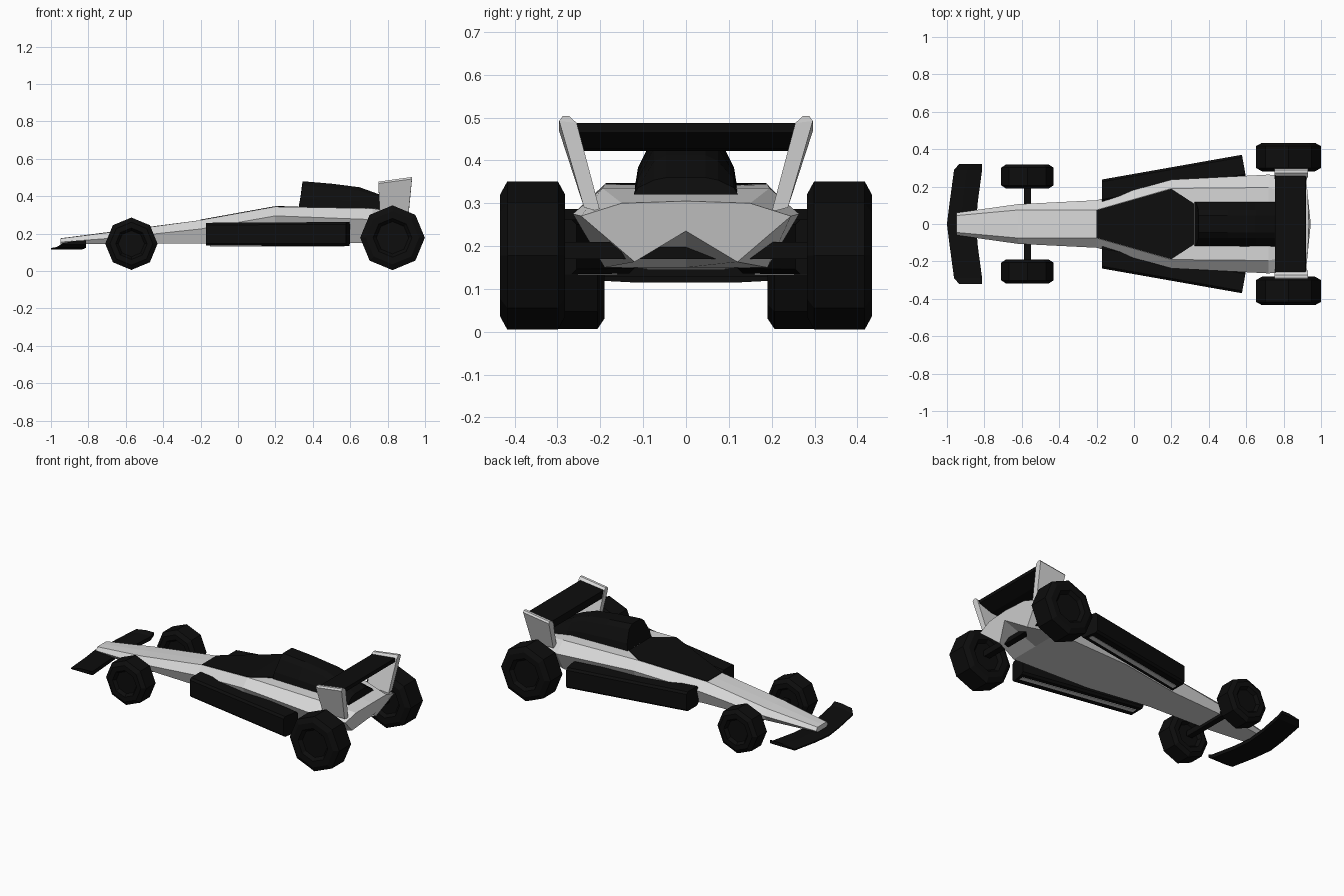
import bpy, bmesh, math

if "Cube" in bpy.data.objects:
    bpy.data.objects.remove(bpy.data.objects["Cube"])


def material(name, v):
    m = bpy.data.materials.new(name)
    m.diffuse_color = (v, v, v, 1)
    m.use_nodes = True
    m.node_tree.nodes["Principled BSDF"].inputs["Base Color"].default_value = m.diffuse_color
    return m


PAINT = material("light grey paint", 0.68)
BLACK = material("black", 0.004)


def loft(name, rings, mat):
    """Skin a list of equal-length closed rings and cap both ends."""
    bm = bmesh.new()
    vs = [[bm.verts.new(p) for p in ring] for ring in rings]
    n = len(vs[0])
    for a, b in zip(vs, vs[1:]):
        for i in range(n):
            j = (i + 1) % n
            bm.faces.new((a[i], a[j], b[j], b[i]))
    bm.faces.new(vs[0])
    bm.faces.new(vs[-1])
    bmesh.ops.recalc_face_normals(bm, faces=bm.faces)
    me = bpy.data.meshes.new(name)
    bm.to_mesh(me)
    bm.free()
    me.materials.append(mat)
    ob = bpy.data.objects.new(name, me)
    bpy.context.collection.objects.link(ob)
    return ob


def sym_ring(half):
    """Ring from half-section points, mirrored in y; centre points stay single."""
    return half + [(x, -y, z) for x, y, z in reversed(half) if y > 0]


def box_ring(x, y0, y1, z0, z1, c, skew=0):
    """Rectangle across y and z with chamfered corners."""
    pts = [(y0 + c, z0), (y1 - c, z0), (y1, z0 + c), (y1, z1 - c),
           (y1 - c, z1), (y0 + c, z1), (y0, z1 - c), (y0, z0 + c)]
    return [(x + skew * (y1 - y), y, z) for y, z in pts]


# Body: bottom, widest and top-edge points for each station
stations = [
    (-0.95, (0.045, 0.142), (0.06, 0.155), (0.045, 0.174), 0.175),
    (-0.62, (0.085, 0.145), (0.106, 0.18), (0.075, 0.215), 0.218),
    (-0.20, (0.105, 0.148), (0.127, 0.225), (0.075, 0.272), 0.272),
    (0.20, (0.17, 0.150), (0.237, 0.295), (0.19, 0.344), 0.344),
    (0.72, (0.19, 0.150), (0.264, 0.275), (0.195, 0.335), 0.337),
]
rings = []
for x, b, m, t, c in stations:
    rings.append(sym_ring([(x, 0, b[1]), (x, *b), (x, *m), (x, *t), (x, 0, c)]))
rings.append(sym_ring([(0.945, 0, 0.235), (0.88, 0.12, 0.163), (0.92, 0.245, 0.27),
                       (0.93, 0.15, 0.30), (0.935, 0, 0.305)]))
loft("body", rings, PAINT)

# Cockpit plate lying on the flat top
plan = [(-0.2, -0.074), (0.2, -0.188), (0.32, -0.11),
        (0.32, 0.11), (0.2, 0.188), (-0.2, 0.074)]


def deck(x):
    return 0.272 + 0.18 * (x + 0.2) if x < 0.2 else 0.344 - 0.012 * (x - 0.2)


cockpit_rows = []
for x, w in [(-0.2, 0.074), (0.2, 0.188), (0.32, 0.11)]:
    z = deck(x)
    cockpit_rows.append([(x, -w, z - 0.005), (x, w, z - 0.005),
                         (x, w, z + 0.003), (x, -w, z + 0.003)])
loft("cockpit", cockpit_rows, BLACK)

# Engine cover
rings = []
for x0, x1, top in [(0.32, 0.345, 0.48), (0.5, 0.5, 0.467), (0.65, 0.65, 0.448),
                    (0.75, 0.75, 0.412), (0.86, 0.85, 0.36)]:
    h = top - 0.32
    rings.append(sym_ring([(x0, 0.122, 0.32),
                           (x0 + (x1 - x0) * 0.5, 0.112, 0.32 + h * 0.4),
                           (x1, 0.075, 0.32 + h * 0.85), (x1, 0.045, top)]))
loft("engine_cover", rings, BLACK)

# Front wing: swept blade with raised tips
rings = []
for y, xf, xr, z0, z1 in [(-0.32, -0.935, -0.812, 0.142, 0.162),
                          (-0.29, -0.962, -0.812, 0.124, 0.148),
                          (-0.12, -0.985, -0.835, 0.115, 0.138),
                          (0, -1.0, -0.845, 0.115, 0.135),
                          (0.12, -0.985, -0.835, 0.115, 0.138),
                          (0.29, -0.962, -0.812, 0.124, 0.148),
                          (0.32, -0.935, -0.812, 0.142, 0.162)]:
    rings.append([(xf, y, z0), (xr, y, z0), (xr, y, z1), (xf + 0.07, y, z1),
                  (xf, y, z0 + 0.008)])
loft("front_wing", rings, BLACK)

# Rear wing blade
loft("rear_wing", [[(0.755, y, 0.422), (0.84, y, 0.428), (0.92, y, 0.465),
                    (0.918, y, 0.487), (0.755, y, 0.468)] for y in (-0.262, 0.262)], BLACK)


def wheel(name, x, y0, y1, z, r):
    """Eight-sided tyre with chamfered shoulders and a recessed hub."""
    e = 0.017
    prof = [(y0 + 0.02, 0.5), (y0, 0.6), (y0, 0.82), (y0 + e, 1), (y1 - e, 1),
            (y1, 0.82), (y1, 0.6), (y1 - 0.02, 0.5)]
    loft(name, [[(x + r * k * math.sin(i * math.pi / 4), y,
                  z + r * k * math.cos(i * math.pi / 4)) for i in range(8)]
                for y, k in prof], BLACK)


for s, side in ((1, "left"), (-1, "right")):
    # Wheels
    f, g = sorted((s * 0.19, s * 0.318))
    wheel("front_wheel_" + side, -0.57, f, g, 0.146, 0.14)
    f, g = sorted((s * 0.282, s * 0.434))
    wheel("rear_wheel_" + side, 0.826, f, g, 0.178, 0.173)

    # Side pods, angled outwards towards the rear
    ends = [box_ring(-0.17, 0.12, 0.238, 0.136, 0.258, 0.012),
            box_ring(0.577, 0.255, 0.37, 0.134, 0.262, 0.012, 0.18)]
    loft("side_pod_" + side, [[(x, s * y, z) for x, y, z in r] for r in ends], BLACK)

    # Pale strip under each pod
    loft("pod_strip_" + side,
         [[(x, s * y, z) for y, z in ((w, 0.132), (w + 0.03, 0.132),
                                      (w + 0.03, 0.138), (w, 0.138))]
          for x, w in ((-0.15, 0.16), (0.57, 0.288))], PAINT)

    # Rear wing end plates, leaning outwards
    loft("end_plate_" + side, [
        [(0.76, s * 0.2, 0.28), (0.91, s * 0.2, 0.28),
         (0.91, s * 0.238, 0.29), (0.76, s * 0.238, 0.29)],
        [(0.75, s * 0.255, 0.465), (0.93, s * 0.255, 0.487),
         (0.93, s * 0.296, 0.492), (0.75, s * 0.296, 0.468)],
        [(0.752, s * 0.272, 0.478), (0.93, s * 0.272, 0.503),
         (0.93, s * 0.288, 0.503), (0.752, s * 0.288, 0.478)]], PAINT)

# Axles
for name, x, z, w, h in (("front_axle", -0.57, 0.146, 0.2, 0.018),
                         ("rear_axle", 0.826, 0.19, 0.3, 0.02)):
    loft(name, [box_ring(x - h, -w, w, z - h, z + h, 0.005),
                box_ring(x + h, -w, w, z - h, z + h, 0.005)], BLACK)
